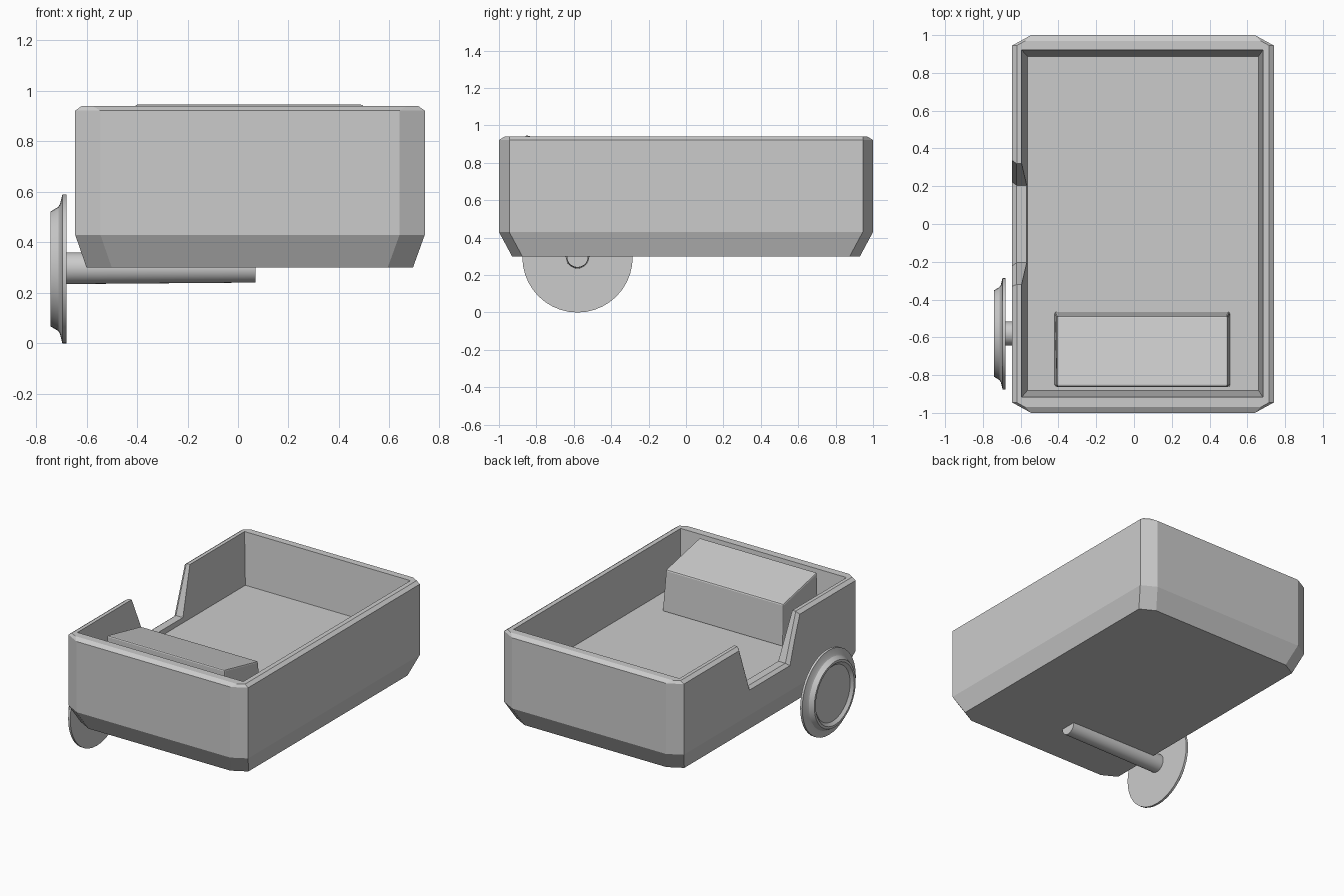
import bpy, bmesh, math
from mathutils import Vector

if "Cube" in bpy.data.objects:
    bpy.data.objects.remove(bpy.data.objects["Cube"])


def loft(name, rings):
    """Closed solid through rings with equal point counts."""
    bm = bmesh.new()
    loops = [[bm.verts.new(p) for p in r] for r in rings]
    n = len(loops[0])
    for a, b in zip(loops, loops[1:]):
        for i in range(n):
            j = (i + 1) % n
            bm.faces.new((a[i], a[j], b[j], b[i]))
    bm.faces.new(loops[0][::-1])
    bm.faces.new(loops[-1])
    bmesh.ops.recalc_face_normals(bm, faces=bm.faces)
    me = bpy.data.meshes.new(name)
    bm.to_mesh(me)
    bm.free()
    ob = bpy.data.objects.new(name, me)
    bpy.context.collection.objects.link(ob)
    return ob


def octagon(z, x0, x1, y, cx, cy):
    """Rectangle with cut corners, symmetric in y."""
    return [(x0 + cx, -y, z), (x1 - cx, -y, z), (x1, -y + cy, z), (x1, y - cy, z),
            (x1 - cx, y, z), (x0 + cx, y, z), (x0, y - cy, z), (x0, -y + cy, z)]


def rect(z, x0, x1, y0, y1):
    return [(x0, y0, z), (x1, y0, z), (x1, y1, z), (x0, y1, z)]


def lathe_x(name, profile, y, z, sides):
    """Solid of revolution about an x-parallel axis; profile = (x, radius)."""
    rings = []
    for x, r in profile:
        rings.append([(x, y + r * math.cos(2 * math.pi * i / sides),
                       z + r * math.sin(2 * math.pi * i / sides)) for i in range(sides)])
    return loft(name, rings)


def cut(target, cutter):
    cutter.hide_render = True
    cutter.hide_viewport = False
    m = target.modifiers.new("cut", 'BOOLEAN')
    m.operation = 'DIFFERENCE'
    m.solver = 'EXACT'
    m.object = cutter
    bpy.context.view_layer.objects.active = target
    bpy.ops.object.modifier_apply(modifier=m.name)
    bpy.data.objects.remove(cutter)


# Body tub: tapered underside, straight sides, chamfered rim
body = loft("body_tub", [
    octagon(0.30, -0.60, 0.693, 0.93, 0.10, 0.055),
    octagon(0.43, -0.645, 0.74, 1.0, 0.10, 0.055),
    octagon(0.922, -0.645, 0.74, 1.0, 0.10, 0.055),
    octagon(0.94, -0.62, 0.715, 0.97, 0.045, 0.025)])

# Hollow interior with slightly sloping walls
cut(body, loft("cavity_cutter", [
    rect(0.587, -0.565, 0.66, -0.882, 0.888),
    rect(0.94, -0.595, 0.683, -0.917, 0.922),
    rect(1.05, -0.604, 0.69, -0.927, 0.932)]))

# Doorway notch in the left wall, flared to give a chamfered outer edge
def notch(x, grow):
    return [(x, -0.205 - grow, 0.622 - grow), (x, 0.205 + grow, 0.622 - grow),
            (x, 0.36 + grow, 1.05), (x, -0.36 - grow, 1.05)]

cut(body, loft("notch_cutter", [notch(-0.695, 0.055), notch(-0.622, 0.0), notch(-0.45, 0.0)]))

# Seat: wedge rising towards the front wall, softened edges
seat = loft("seat", [
    rect(0.58, -0.42, 0.508, -0.862, -0.464),
    [(-0.409, -0.860, 0.948), (0.497, -0.860, 0.948),
     (0.497, -0.487, 0.868), (-0.409, -0.487, 0.868)]])
bev = seat.modifiers.new("bevel", 'BEVEL')
bev.width = 0.01
bev.segments = 2

# Wheel: thin flange, raised hub cap with shallow recess
wheel = lathe_x("wheel", [
    (-0.68, 0.295), (-0.696, 0.295), (-0.705, 0.258), (-0.712, 0.246),
    (-0.742, 0.228), (-0.742, 0.212), (-0.724, 0.192)], -0.58, 0.295, 40)

# Axle: tapering rod half sunk into the underside
axle = lathe_x("axle", [(-0.685, 0.063), (0.07, 0.057)], -0.58, 0.298, 32)

# Smooth only the round parts
for ob in (wheel, axle):
    bpy.ops.object.select_all(action='DESELECT')
    ob.select_set(True)
    bpy.context.view_layer.objects.active = ob
    bpy.ops.object.shade_smooth_by_angle(angle=math.radians(25))
